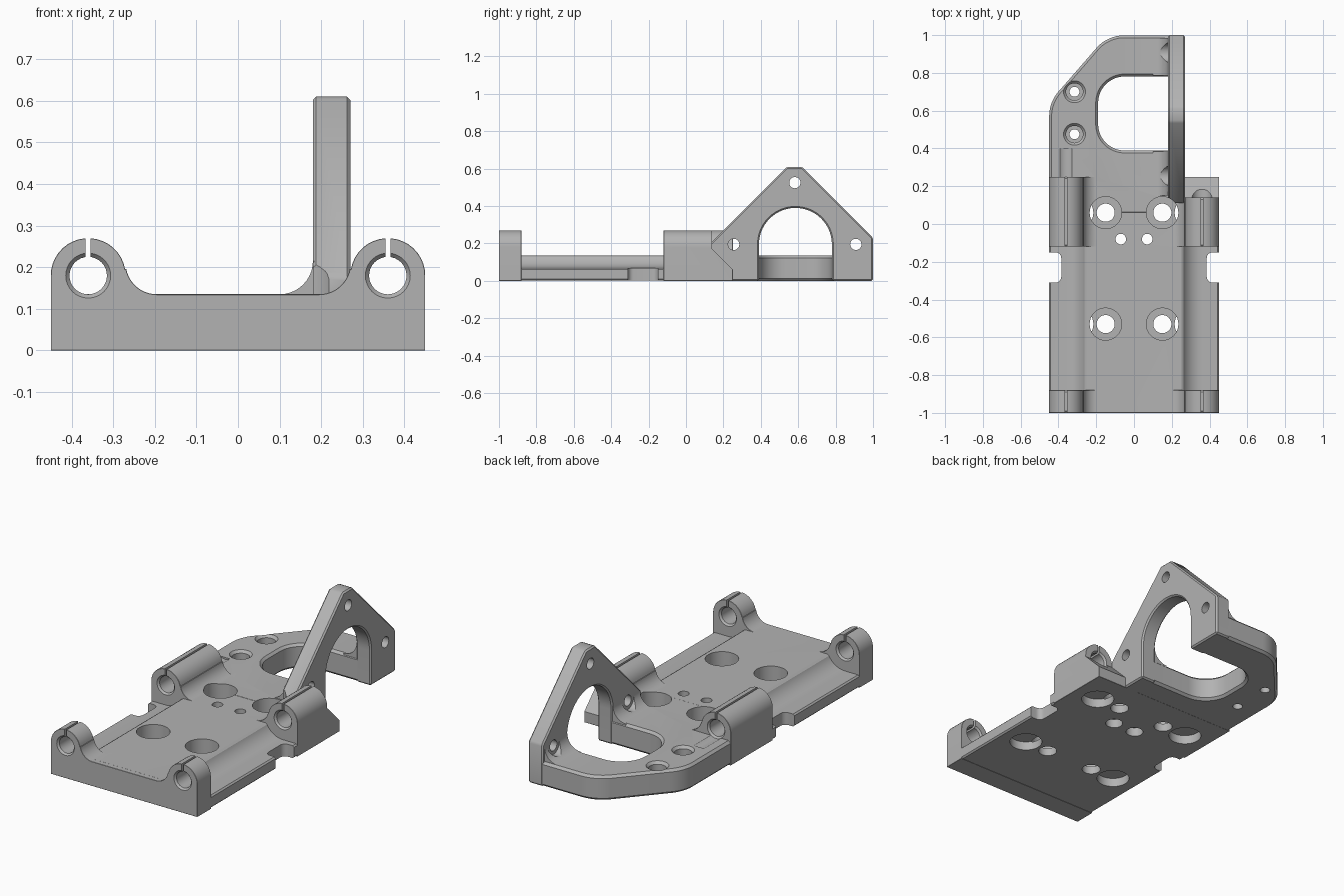
import bpy, bmesh, math
from mathutils import Vector

cube = bpy.data.objects.get("Cube")
if cube:
    bpy.data.objects.remove(cube, do_unlink=True)

grey = bpy.data.materials.new("light grey")
grey.use_nodes = True
colour = (0.45, 0.45, 0.45, 1)
grey.diffuse_color = colour
grey.node_tree.nodes["Principled BSDF"].inputs["Base Color"].default_value = colour

# Maps profile (u, v) and depth w to model space for each extrusion axis
AXES = {"x": lambda u, v, w: (w, u, v),
        "y": lambda u, v, w: (u, w, v),
        "z": lambda u, v, w: (u, v, w)}


def arc(cx, cy, r, start, end, n=10):
    angles = [math.radians(start + (end - start) * i / n) for i in range(n + 1)]
    return [(cx + r * math.cos(a), cy + r * math.sin(a)) for a in angles]


def mirrored(points):
    return points + [(-x, z) for x, z in reversed(points)]


def apply_modifier(obj, mod):
    with bpy.context.temp_override(object=obj, active_object=obj, selected_objects=[obj]):
        bpy.ops.object.modifier_apply(modifier=mod.name)


def make_object(name, bm):
    bmesh.ops.recalc_face_normals(bm, faces=bm.faces[:])
    mesh = bpy.data.meshes.new(name)
    bm.to_mesh(mesh)
    bm.free()
    mesh.materials.append(grey)
    obj = bpy.data.objects.new(name, mesh)
    bpy.context.collection.objects.link(obj)
    return obj


def prism(name, points, near, far, axis, chamfer=0):
    bm = bmesh.new()
    face = bm.faces.new([bm.verts.new(AXES[axis](u, v, near)) for u, v in points])
    new = bmesh.ops.extrude_face_region(bm, geom=[face])["geom"]
    shift = Vector(AXES[axis](0, 0, far - near))
    bmesh.ops.translate(bm, vec=shift, verts=[g for g in new if isinstance(g, bmesh.types.BMVert)])
    obj = make_object(name, bm)
    if chamfer:
        mod = obj.modifiers.new("chamfer", "BEVEL")
        mod.width = chamfer
        mod.segments = 1
        mod.limit_method = "ANGLE"
        mod.angle_limit = math.radians(40)
        apply_modifier(obj, mod)
    return obj


def lathe(name, rings, u, v, axis, sides=32):
    """Closed turned solid; rings are (radius, depth) pairs along the axis."""
    bm = bmesh.new()
    loops = [[bm.verts.new(AXES[axis](x, y, w)) for x, y in arc(u, v, r, 0, 360, sides)[:-1]]
             for r, w in rings]
    for a, b in zip(loops, loops[1:]):
        for i in range(sides):
            j = (i + 1) % sides
            bm.faces.new((a[i], a[j], b[j], b[i]))
    bm.faces.new(loops[0])
    bm.faces.new(loops[-1])
    return make_object(name, bm)


def combine(target, other, operation):
    mod = target.modifiers.new("boolean", "BOOLEAN")
    mod.operation = operation
    mod.solver = "EXACT"
    mod.object = other
    apply_modifier(target, mod)
    bpy.data.objects.remove(other, do_unlink=True)


C = 0.013               # edge chamfer
ROD_X, ROD_Z = 0.36, 0.18
TOP = 0.135

# Rod clamps, front and rear, sharing one profile
clamp_profile = mirrored([(0.45, 0)] + arc(ROD_X, ROD_Z, 0.09, 0, 170, 18)
                         + arc(0.195, 0.21, 0.075, -10, -90))
body = prism("mount_body", clamp_profile, -1, -0.88, "y", C)
rear_clamp = prism("rear_clamp", clamp_profile, -0.12, 0.25, "y", C)
corner = prism("corner_cut", [(0.14, 0.4), (0.14, 0.17), (0.25, 0.06), (0.4, 0.06), (0.4, 0.4)],
               0.2, 0.6, "x")
combine(rear_clamp, corner, "DIFFERENCE")

# Floor with rod clearance grooves and side notches
floor = prism("floor", mirrored([(0.449, 0.001), (0.449, 0.07)]
                                + arc(ROD_X, ROD_Z, 0.11, 270, 204)), -0.98, 0, "y", 0.008)
for s in (1, -1):
    notch = [(0.6, -0.31)] + arc(0.415, -0.28, 0.03, 270, 180, 6) \
        + arc(0.415, -0.18, 0.03, 180, 90, 6) + [(0.6, -0.15)]
    combine(floor, prism("notch", [(s * x, y) for x, y in notch], -0.1, 0.4, "z"), "DIFFERENCE")

# Rear plate with a U-shaped opening toward the upright
outline = [(-0.449, 0.05), (0.25, 0.05), (0.25, 0.389)] \
    + arc(-0.05, 0.529, 0.14, 270, 180) + arc(-0.05, 0.641, 0.14, 180, 90) \
    + [(0.25, 0.781), (0.25, 0.999)] \
    + arc(-0.05, 0.799, 0.2, 90, 135) + arc(-0.249, 0.57, 0.2, 135, 180)
plate = prism("rear_plate", outline, 0.0005, TOP + 0.001, "z", C)

# Triangular upright with an arch, and its root fillets
upright = prism("upright", [(0.11, 0), (0.11, 0.18), (0.54, 0.61), (0.62, 0.61), (1, 0.23), (1, 0)]
                + [(0.78, 0)] + arc(0.585, 0.195, 0.195, 0, 180, 28) + [(0.39, 0)],
                0.18, 0.27, "x", 0.008)
fillet = [(0.2, 0.11), (0.1, 0.11)] + arc(0.1, 0.215, 0.08, 270, 360) + [(0.2, 0.215)]
parts = [rear_clamp, floor, plate, upright,
         prism("front_fillet", fillet, 0.15, 0.385, "y"),
         prism("back_fillet", fillet, 0.785, 0.985, "y")]
for part in parts:
    combine(body, part, "UNION")

cutters = []
R, W = 0.045, 0.054     # rod bore and its countersink
for s in (1, -1):
    # Rod bores with countersunk mouths, and clamp slots
    end = 0.14 if s > 0 else 0.25
    rings = [(W, -1.1), (W, -1), (R, -0.99), (R, -0.89), (W, -0.88),
             (W, -0.12), (R, -0.11), (R, end - 0.01), (W, end), (W, 0.4)]
    cutters.append(lathe("rod_bore", rings, s * ROD_X, ROD_Z, "y"))
    x = s * ROD_X
    cutters.append(prism("slot", [(x - 0.006, ROD_Z), (x + 0.006, ROD_Z), (x + 0.006, 0.4),
                                  (x - 0.006, 0.4)], -1.1, 0.4, "y"))
    # Counterbored bolt holes and offset pockets underneath
    for y in (0.06, -0.53):
        cutters.append(lathe("bolt_hole", [(0.048, -0.1), (0.048, 0.045), (0.085, 0.045),
                                           (0.085, 0.5)], s * 0.15, y, "z"))
        cutters.append(lathe("pocket", [(0.085, -0.1), (0.085, 0.05)], s * 0.3, y, "z"))
    cutters.append(lathe("pilot_hole", [(0.045, -0.1), (0.045, 0.05), (0.028, 0.05),
                                        (0.028, 0.5)], s * 0.07, -0.08, "z"))
# Countersunk holes in the rear plate
for y in (0.475, 0.7):
    cutters.append(lathe("plate_hole", [(0.026, -0.1), (0.026, 0.07), (0.045, 0.07), (0.045, 0.122),
                                        (0.058, TOP + 0.001), (0.058, 0.3)], -0.315, y, "z"))
# Upright screw holes with head clearance at the fillets
for y, z in ((0.255, 0.195), (0.908, 0.195), (0.582, 0.525)):
    cutters.append(lathe("screw_hole", [(0.05, 0.06), (0.05, 0.179), (0.03, 0.179), (0.03, 0.6)],
                         y, z, "x"))
for cutter in cutters:
    combine(body, cutter, "DIFFERENCE")

# Smooth curved walls, keep edges crisp
bpy.ops.object.select_all(action="DESELECT")
body.select_set(True)
bpy.context.view_layer.objects.active = body
bpy.ops.object.shade_smooth_by_angle(angle=math.radians(28))
